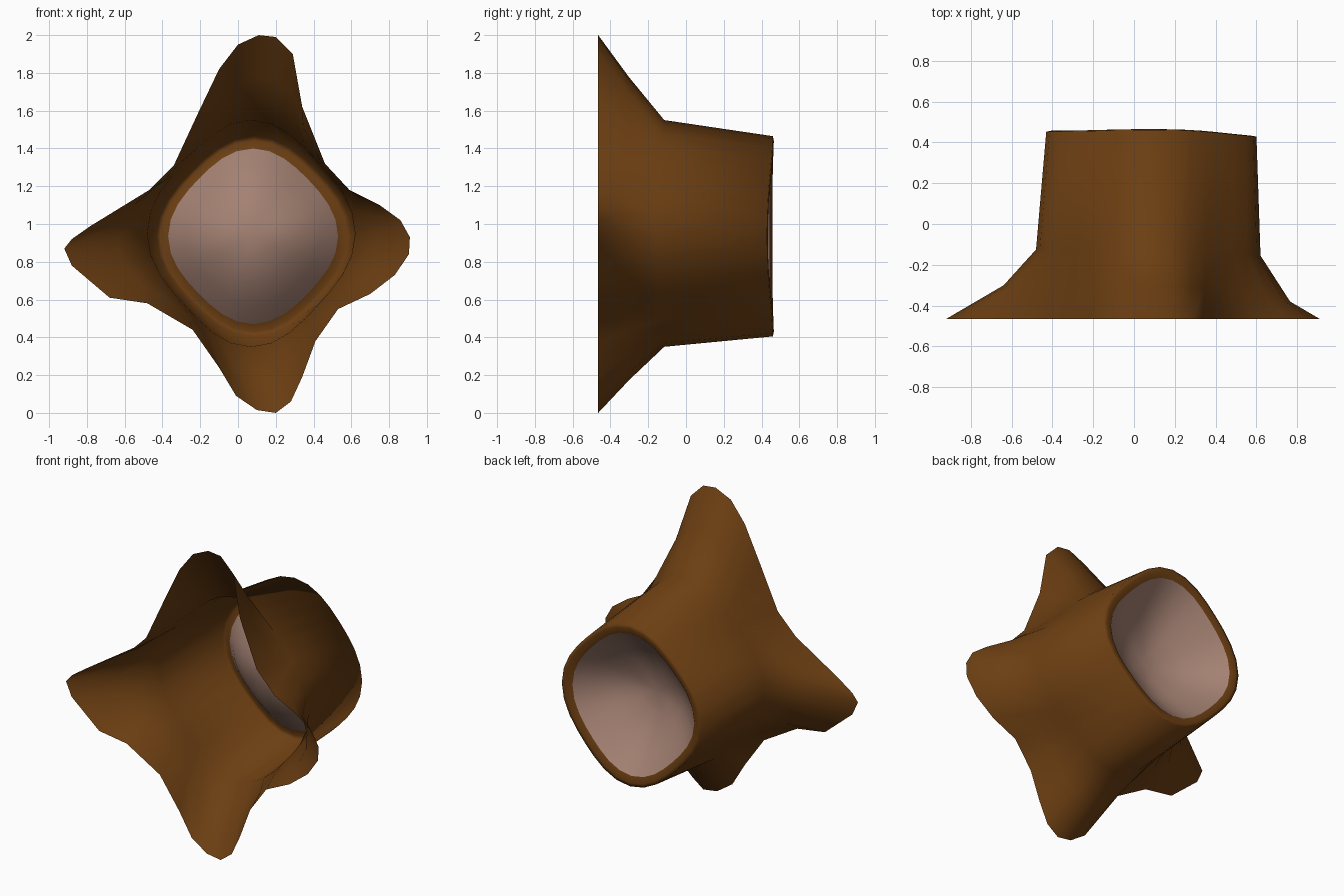
import bpy, bmesh, math

if "Cube" in bpy.data.objects:
    bpy.data.objects.remove(bpy.data.objects["Cube"])

SEG = 32


def material(name, color):
    m = bpy.data.materials.new(name)
    m.diffuse_color = (*color, 1)
    m.use_nodes = True
    m.node_tree.nodes["Principled BSDF"].inputs["Base Color"].default_value = m.diffuse_color
    return m


def loft(name, rings, mat, tip=None):
    """Skin a list of rings; optionally close the last one to a tip point."""
    bm = bmesh.new()
    rows = [[bm.verts.new(p) for p in ring] for ring in rings]
    for a, b in zip(rows, rows[1:]):
        for i in range(SEG):
            j = (i + 1) % SEG
            bm.faces.new((a[i], b[i], b[j], a[j]))
    if tip:
        t = bm.verts.new(tip)
        for i in range(SEG):
            bm.faces.new((rows[-1][i], t, rows[-1][(i + 1) % SEG]))
    for f in bm.faces:
        f.smooth = True
    me = bpy.data.meshes.new(name)
    bm.to_mesh(me)
    bm.free()
    me.materials.append(mat)
    ob = bpy.data.objects.new(name, me)
    bpy.context.collection.objects.link(ob)
    return ob


def oval(cx, cz, rx, rz, y, dip=0.0, flat=0.085):
    """Clockwise rounded diamond seen from the front, starting at the top."""
    pts = []
    for i in range(SEG):
        a = 2 * math.pi * i / SEG
        s, c = math.sin(a), math.cos(a)
        r = 1 - flat * math.sin(2 * a) ** 2
        pts.append((cx + rx * r * s, y - dip * s * s * (1 + 0.6 * s), cz + rz * r * c))
    return pts


bark = material("bark", (0.147, 0.048, 0.006))
wood = material("inner_wood", (0.37, 0.22, 0.17))

# Outline of the four flared roots (x, z), clockwise from the top
roots = [(.11, 2), (.2, 1.99), (.29, 1.9), (.34, 1.62), (.46, 1.32), (.59, 1.18),
         (.75, 1.1), (.86, 1.02), (.91, .93), (.905, .84), (.83, .73), (.7, .63),
         (.53, .55), (.41, .38), (.34, .19), (.28, .06), (.2, 0), (.1, .015),
         (-.01, .09), (-.1, .24), (-.24, .44), (-.48, .58), (-.68, .61), (-.88, .78),
         (-.92, .87), (-.88, .92), (-.78, .99), (-.47, 1.18), (-.34, 1.31),
         (-.21, 1.59), (-.1, 1.82), (0, 1.95)]
root_edge = [(x, -.465, z) for x, z in roots]
neck = oval(.07, .95, .55, .60, -.115, .025, .1)

# Halfway ring, pulled inward on the left root and lowered on the right one
middle = []
for i, (e, n) in enumerate(zip(root_edge, neck)):
    s = math.sin(2 * math.pi * i / SEG)
    k = .5 - .14 * max(-s, 0) ** 2
    y = -.3 - .08 * max(s, 0) ** 4
    middle.append((n[0] + (e[0] - n[0]) * k, y, n[2] + (e[2] - n[2]) * k))

# Open bark shell with a rolled rim at the cut end
loft("stump_bark", [root_edge, middle, neck,
                    oval(.085, .935, .515, .53, .46, .02),
                    oval(.083, .935, .49, .505, .465, .02),
                    oval(.08, .935, .45, .465, .45, .02)], bark)

# Hollow in the cut end
bowl = [oval(.08, .935, .45 * r, .465 * r, .45 - .25 * (1 - r * r), .02 * r)
        for r in (1, .8, .55, .28)]
loft("hollow_wood", bowl, wood, tip=(.08, .20, .935))
